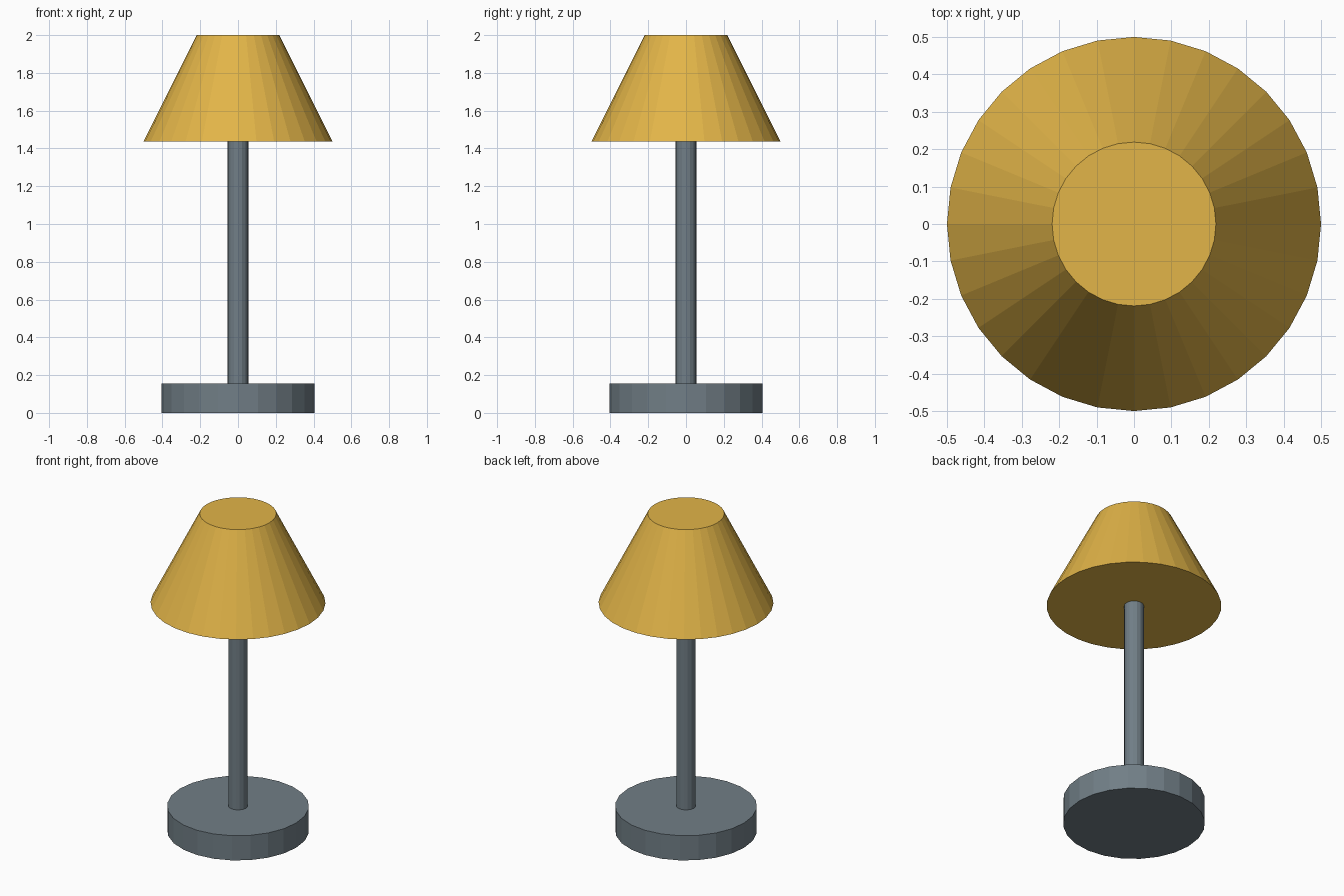
import bpy

default = bpy.data.objects.get("Cube")
if default:
    bpy.data.objects.remove(default, do_unlink=True)


def material(name, rgb):
    mat = bpy.data.materials.new(name)
    mat.use_nodes = True
    color = (*rgb, 1)
    mat.diffuse_color = color
    mat.node_tree.nodes["Principled BSDF"].inputs["Base Color"].default_value = color
    return mat


def frustum(name, sides, r_bottom, r_top, z_bottom, z_top, mat):
    """Closed, flat-shaded upright cone section."""
    bpy.ops.mesh.primitive_cone_add(
        vertices=sides, radius1=r_bottom, radius2=r_top,
        depth=z_top - z_bottom, location=(0, 0, (z_bottom + z_top) / 2))
    obj = bpy.context.object
    obj.name = name
    obj.data.materials.append(mat)
    return obj


metal = material("slate grey", (0.165, 0.21, 0.24))
fabric = material("warm yellow", (0.76, 0.46, 0.065))

BASE_TOP = 0.156
SHADE_BOTTOM = 1.4375

# Round foot, slim pole and tapered closed shade
frustum("base", 24, 0.406, 0.406, 0, BASE_TOP, metal)
frustum("pole", 16, 0.056, 0.056, BASE_TOP, SHADE_BOTTOM, metal)
frustum("lamp_shade", 32, 0.5, 0.219, SHADE_BOTTOM, 2, fabric)
